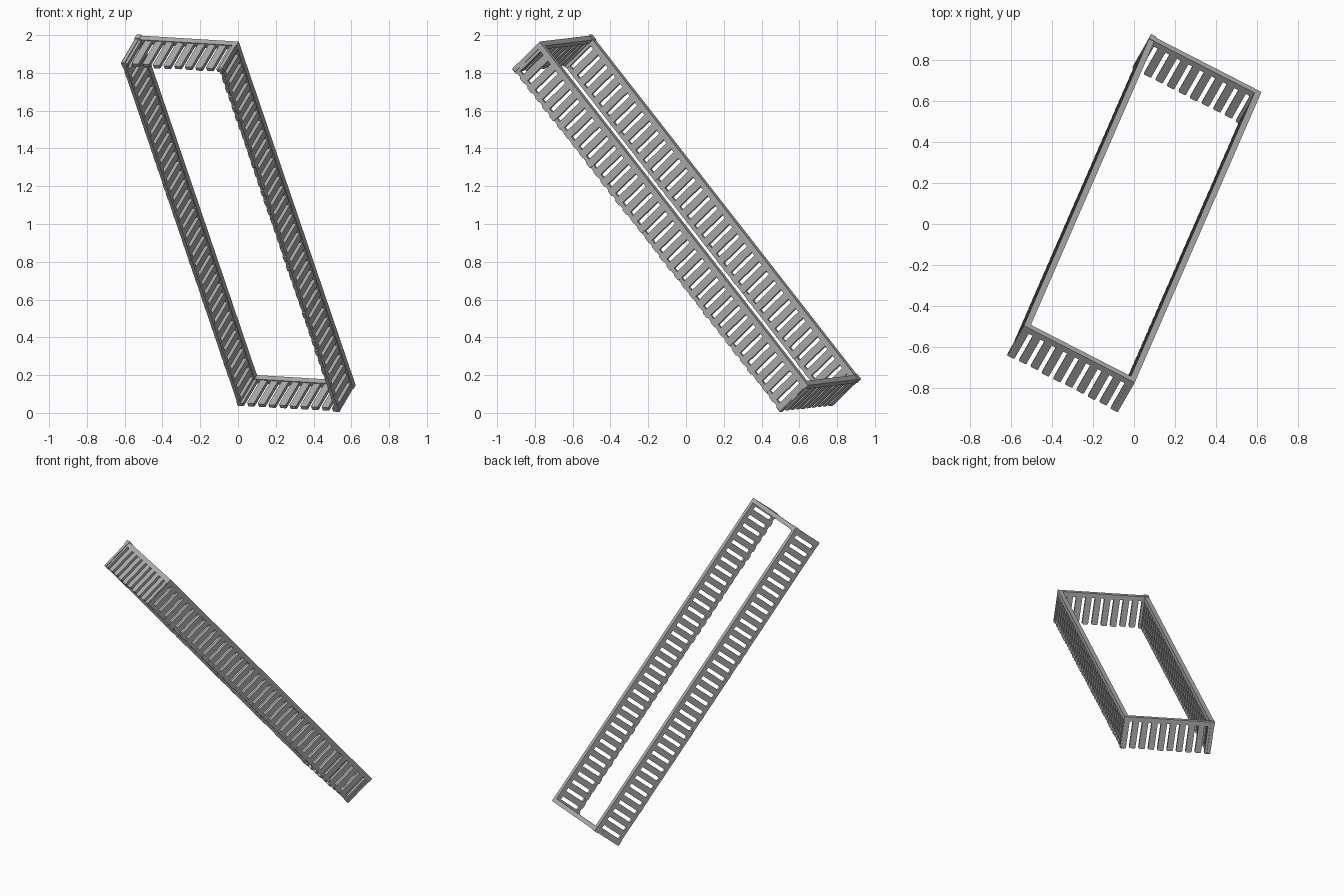
import bpy, bmesh, random
from mathutils import Matrix, Vector

if "Cube" in bpy.data.objects:
    bpy.data.objects.remove(bpy.data.objects["Cube"], do_unlink=True)
random.seed(4)

grey = bpy.data.materials.new("weathered grey")
grey.use_nodes = True
colour = (0.42, 0.42, 0.42, 1)
grey.diffuse_color = colour
grey.node_tree.nodes["Principled BSDF"].inputs["Base Color"].default_value = colour

# Tilted frame: width axis, length axis and the upright of the fence
length_dir = Vector((0.259, 0.594, -0.761)).normalized()
width_dir = Vector((0.887, -0.46, -0.05))
width_dir = (width_dir - length_dir * width_dir.dot(length_dir)).normalized()
up_dir = width_dir.cross(length_dir)
tilt = Matrix((width_dir, length_dir, up_dir)).transposed().to_4x4()
tilt.translation = (0, 0, 1)

HALF_W, HALF_L, HALF_H = 0.305, 1.195, 0.112
RAIL_W, RAIL_H = 0.03, 0.032
SLAT_W, SLAT_T = 0.041, 0.02
FOOT_H = 0.022


def add_box(bm, centre, size):
    made = bmesh.ops.create_cube(bm, size=1)["verts"]
    for v in made:
        v.co = Vector(centre) + Vector(a * b for a, b in zip(v.co, size))
    return made


def clip_tip(bm, verts, across):
    """Clip the two lower corners of a slat, seen along the across axis."""
    low = min(v.co.z for v in verts)
    edges = {e for v in verts for e in v.link_edges}
    tips = [e for e in edges
            if abs((e.verts[0].co - e.verts[1].co)[across]) > 0.001
            and all(v.co.z < low + 0.001 for v in e.verts)]
    bmesh.ops.bevel(bm, geom=tips, offset=0.005, segments=1, affect='EDGES')


def finish(name, bm):
    mesh = bpy.data.meshes.new(name)
    bm.to_mesh(mesh)
    bm.free()
    mesh.materials.append(grey)
    obj = bpy.data.objects.new(name, mesh)
    obj.matrix_world = tilt
    bpy.context.collection.objects.link(obj)


def add_wall(name, along, side, count, foot_gap=None):
    """One wall: a top rail, hanging slats and, if foot_gap is given, a foot rail
    that the slat tips overshoot by that amount."""
    across = 1 - along
    half = (HALF_W, HALF_L)[along]
    offset = side * ((HALF_W, HALF_L)[across] - RAIL_W / 2)

    def bar(bm, u, low, high, width, thick):
        centre, size = [0, 0, (low + high) / 2], [0, 0, high - low]
        centre[along], centre[across] = u, offset
        size[along], size[across] = width, thick
        return add_box(bm, centre, size)

    # Rails
    bm = bmesh.new()
    bar(bm, 0, HALF_H - RAIL_H, HALF_H, 2 * half, RAIL_W)
    if foot_gap is not None:
        low = foot_gap - HALF_H
        bar(bm, 0, low, low + FOOT_H, 2 * half - RAIL_W, SLAT_T * 0.9)
    finish(name + "_rails", bm)

    # Slats
    bm = bmesh.new()
    reach = half - SLAT_W / 2
    for i in range(count):
        u = -reach + 2 * reach * i / (count - 1)
        inner = 0 < i < count - 1
        low = -HALF_H + (random.uniform(0, 0.005) if inner else 0)
        slat = bar(bm, u, low, HALF_H - RAIL_H / 2, SLAT_W, SLAT_T)
        clip_tip(bm, slat, across)
    finish(name + "_slats", bm)


add_wall("left_side", 1, 1, 37, foot_gap=0.007)
add_wall("right_side", 1, -1, 37, foot_gap=0.002)
add_wall("lower_end", 0, 1, 10)
add_wall("upper_end", 0, -1, 10)

# Small caps where the right side rail meets the end rails
bm = bmesh.new()
for end in (-1, 1):
    add_box(bm, (-HALF_W + RAIL_W / 2, end * (HALF_L - RAIL_W / 2), HALF_H - 0.012),
            (RAIL_W, RAIL_W + 0.006, 0.032))
finish("corner_caps", bm)
